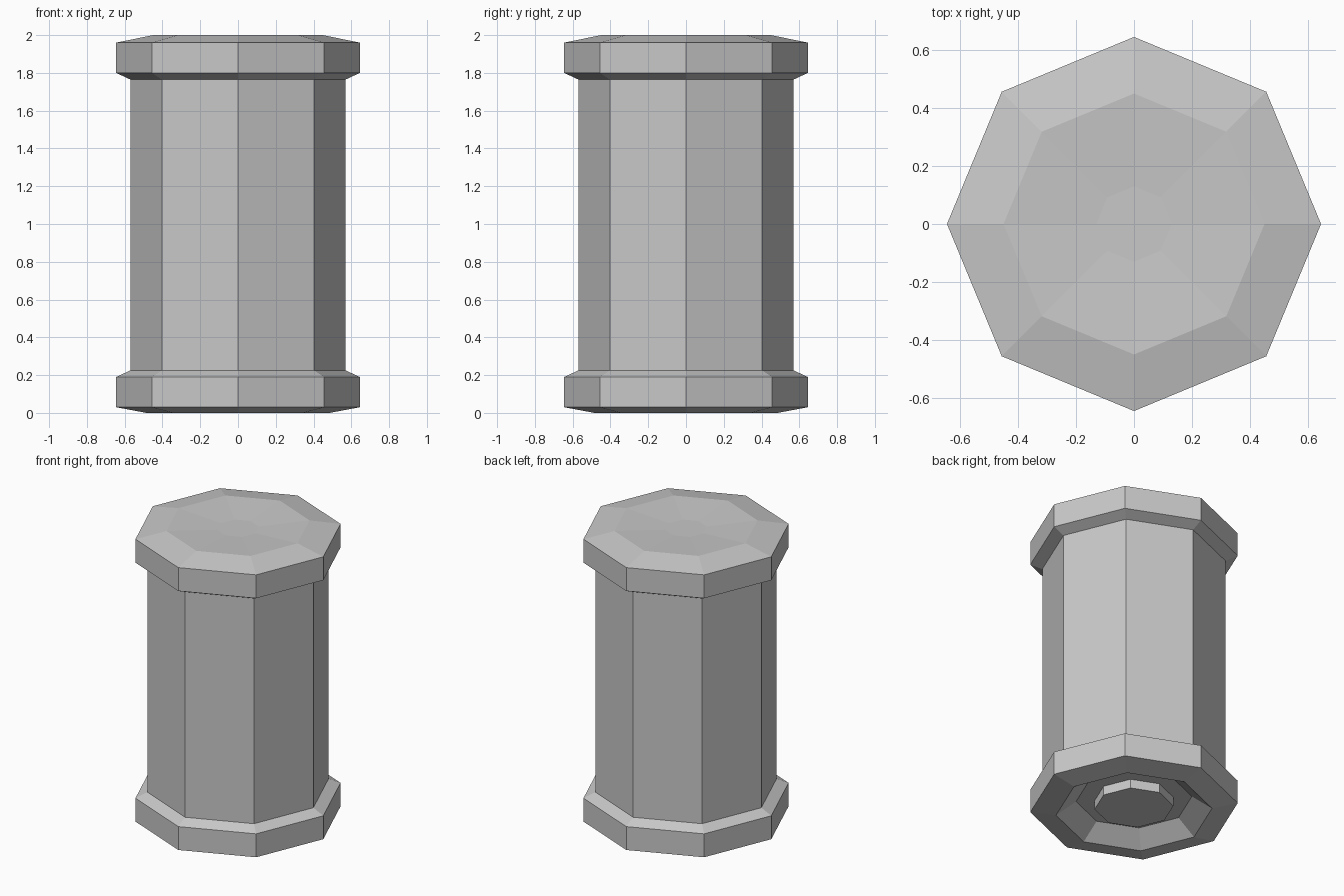
import bpy
import bmesh
from math import cos, sin, tau

SIDES = 8

cube = bpy.data.objects.get("Cube")
if cube:
    bpy.data.objects.remove(cube, do_unlink=True)

grey = bpy.data.materials.new("plain grey")
grey.use_nodes = True
colour = (0.58, 0.58, 0.58, 1)
grey.diffuse_color = colour
grey.node_tree.nodes["Principled BSDF"].inputs["Base Color"].default_value = colour


def lathe(name, profile, close_start=False, close_end=False):
    """Sweep (radius, height) points, listed upward along the outside, into an octagonal shell."""
    bm = bmesh.new()
    rings = [[bm.verts.new((r * cos(tau * i / SIDES), r * sin(tau * i / SIDES), z))
              for i in range(SIDES)] for r, z in profile]
    for low, high in zip(rings, rings[1:]):
        for i in range(SIDES):
            j = (i + 1) % SIDES
            bm.faces.new((low[i], low[j], high[j], high[i]))
    if close_start:
        bm.faces.new(rings[0][::-1])
    if close_end:
        bm.faces.new(rings[-1])
    mesh = bpy.data.meshes.new(name)
    bm.to_mesh(mesh)
    bm.free()
    mesh.materials.append(grey)
    obj = bpy.data.objects.new(name, mesh)
    bpy.context.collection.objects.link(obj)
    return obj


RIM, SHAFT = 0.645, 0.57

# Foot: central boss, recess, bevelled underside and collar
lathe("foot", [(0.245, 0.03), (0.245, 0.092), (0.36, 0.092), (0.485, 0),
               (RIM, 0.03), (RIM, 0.19), (SHAFT, 0.225)], close_start=True)

# Straight shaft between the collars
lathe("shaft", [(SHAFT, 0.225), (SHAFT, 1.765)])

# Cap: collar, bevelled top and shallow dish
lathe("cap", [(SHAFT, 1.765), (RIM, 1.80), (RIM, 1.96), (0.45, 2.0),
              (0.13, 1.983)], close_end=True)
